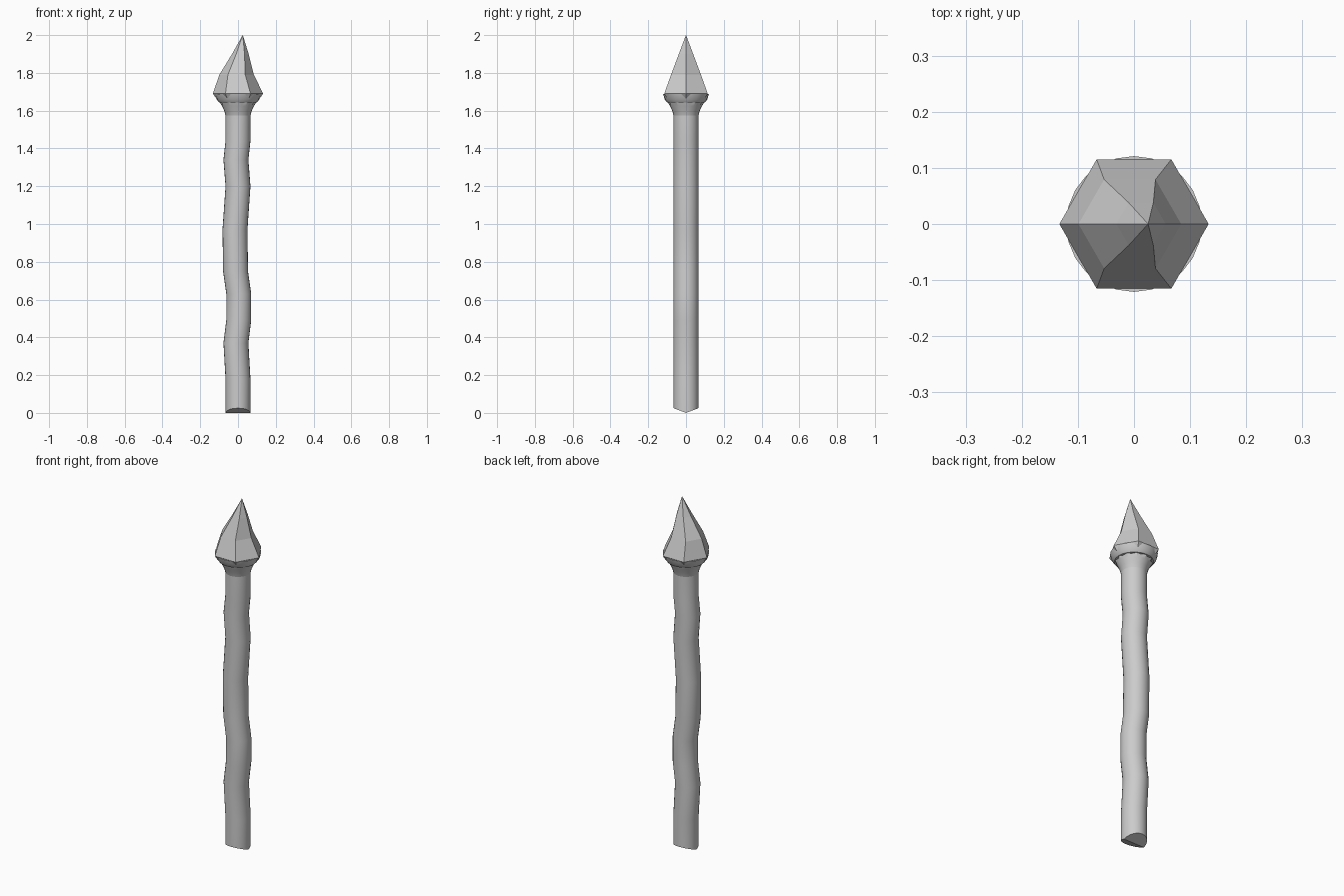
import bpy
from math import pi, sin, cos

if "Cube" in bpy.data.objects:
    bpy.data.objects.remove(bpy.data.objects["Cube"])


def loft(name, rings, sides, z_offset=None, flute=0.0, smooth=True):
    """Skin through rings of (x, z, radius); z_offset shapes the first ring."""
    verts, faces = [], []
    for k, (cx, z, r) in enumerate(rings):
        for i in range(sides):
            a = 2 * pi * i / sides
            # fluting pulls in every second point of the last ring
            rr = r - flute if k == len(rings) - 1 and i % 2 else r
            y = rr * sin(a)
            dz = z_offset * abs(y) / r if z_offset and k == 0 else 0
            verts.append((cx + rr * cos(a), y, z + dz))
    for k in range(len(rings) - 1):
        for i in range(sides):
            j = (i + 1) % sides
            faces.append((k * sides + i, k * sides + j,
                          (k + 1) * sides + j, (k + 1) * sides + i))
    if z_offset:
        # two flat facets meeting in a ridge along x
        h = sides // 2
        faces.append(tuple(reversed(range(h + 1))))
        faces.append((0,) + tuple(reversed(range(h, sides))))
    else:
        faces.append(tuple(reversed(range(sides))))
    faces.append(tuple(range(len(verts) - sides, len(verts))))
    mesh = bpy.data.meshes.new(name)
    mesh.from_pydata(verts, [], faces)
    obj = bpy.data.objects.new(name, mesh)
    bpy.context.collection.objects.link(obj)
    if smooth:
        bpy.context.view_layer.objects.active = obj
        obj.select_set(True)
        bpy.ops.object.shade_smooth_by_angle(angle=pi / 6)
        obj.select_set(False)
    return obj


# Wobbly wooden shaft with a wedge-cut bottom
path = [(0, 0), (0, 0.18), (-0.011, 0.37), (0.004, 0.49), (0.004, 0.63),
        (-0.013, 0.75), (-0.016, 0.97), (0, 1.20), (-0.011, 1.34),
        (0, 1.44), (0, 1.60)]
loft("shaft", [(x, z, 0.066) for x, z in path], 24, z_offset=0.025)

# Fluted neck flaring out under the collar
loft("neck", [(0, 1.575, 0.066), (0, 1.60, 0.073), (0, 1.625, 0.085),
              (0, 1.65, 0.10)], 24, flute=0.012)

# Round collar
loft("collar", [(0, 1.643, 0.10), (0, 1.66, 0.113), (0, 1.688, 0.121)], 24)

# Six-sided collar edge carrying the head
loft("head_base", [(0, 1.655, 0.108), (0, 1.69, 0.133)], 6, smooth=False)

# Bent six-sided spear point
loft("head", [(0, 1.69, 0.133), (-0.0075, 1.79, 0.0915),
              (0.0125, 1.90, 0.044), (0.025, 2.0, 0.0005)], 6, smooth=False)
